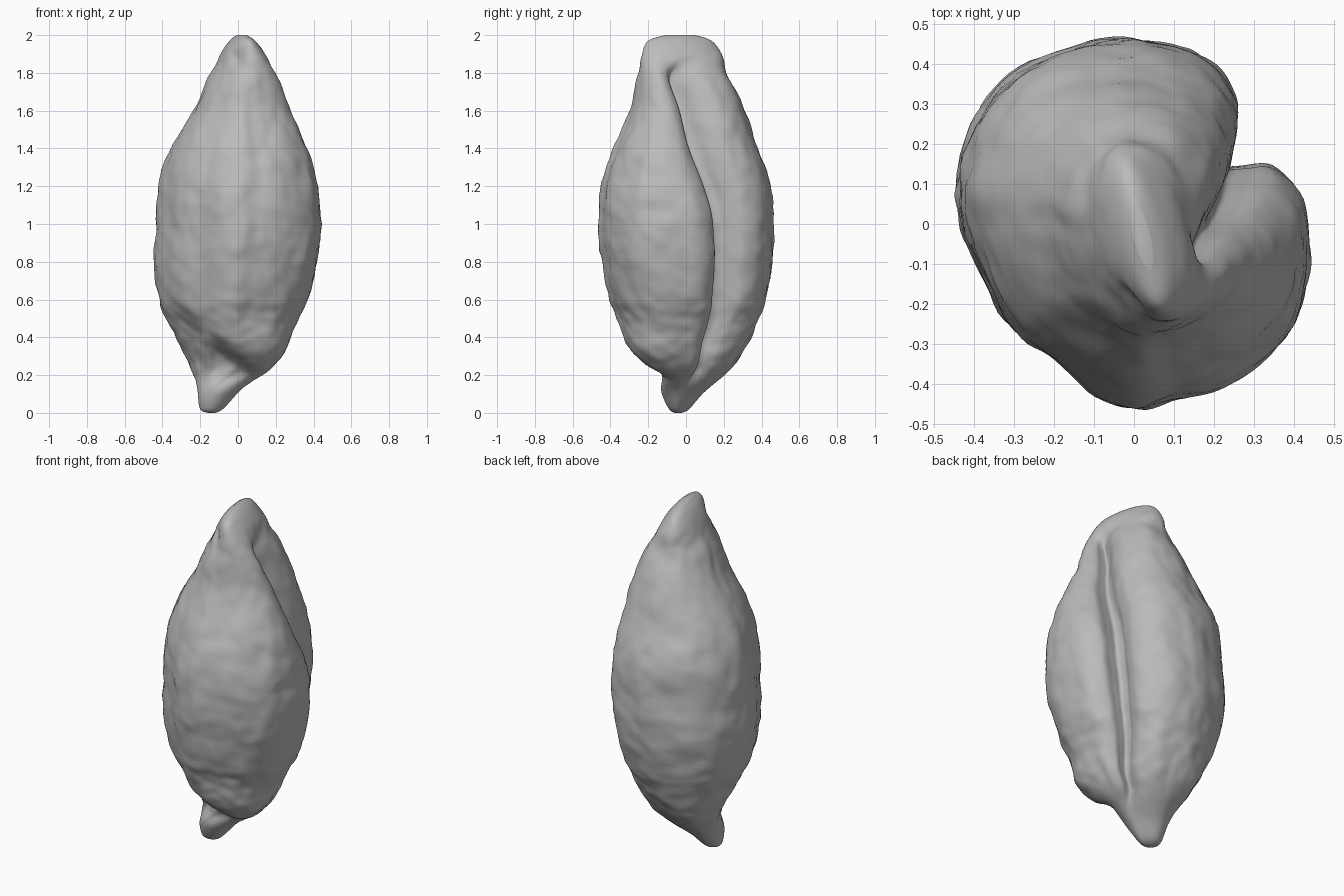
import bpy, bmesh, math
from mathutils import Vector, noise

cube = bpy.data.objects.get("Cube")
if cube:
    bpy.data.objects.remove(cube, do_unlink=True)


def smooth(t):
    t = max(0.0, min(1.0, t))
    return t * t * (3 - 2 * t)


def spline(points, steps, closed):
    """Catmull-Rom samples through the given points."""
    pts = [Vector(p) for p in points]
    n = len(pts)

    def pick(i):
        return pts[i % n] if closed else pts[max(0, min(n - 1, i))]

    out = []
    for i in range(n if closed else n - 1):
        a, b, c, d = (pick(i + k) for k in (-1, 0, 1, 2))
        for s in range(steps):
            t = s / steps
            out.append(0.5 * (2 * b + (c - a) * t + (2 * a - 5 * b + 4 * c - d) * t * t
                              + (3 * b - a - 3 * c + d) * t ** 3))
    if not closed:
        out.append(pts[-1])
    return out


def unit_ring(points):
    return [Vector((p.x / .44, p.y / .47)) for p in spline(points, 6, True)]


# Widest cross-section: folded lobe with one flat-floored seam on the +x side
MIDDLE = unit_ring([
    (0, .47), (.14, .44), (.22, .38), (.255, .31), (.245, .24), (.225, .19),
    (.235, .145), (.28, .145), (.35, .145), (.42, .07), (.44, -.07), (.42, -.2),
    (.38, -.28), (.3, -.36), (.21, -.41), (.11, -.44), (.01, -.465), (-.1, -.425),
    (-.2, -.34), (-.3, -.265), (-.38, -.13), (-.43, 0), (-.44, .1), (-.4, .25),
    (-.3, .38), (-.13, .455)])

# Cross-section near the tip, where the seam has wound towards the front
UPPER = unit_ring([
    (0, .47), (.16, .44), (.28, .36), (.35, .22), (.34, .06), (.26, -.1),
    (.24, -.15), (.29, -.16), (.36, -.16), (.42, -.19), (.44, -.23), (.42, -.28),
    (.37, -.33), (.29, -.38), (.2, -.42), (.1, -.45), (0, -.465), (-.11, -.435),
    (-.22, -.37), (-.32, -.28), (-.39, -.15), (-.43, 0), (-.44, .12), (-.38, .27),
    (-.28, .39), (-.13, .455)])

# Height, then x and y limits at that height
STATIONS = [(0, -.16, -.12, -.06, -.02), (.02, -.2, -.08, -.09, .02),
            (.1, -.215, 0, -.13, .09), (.2, -.23, .13, -.18, .2),
            (.3, -.26, .22, -.26, .28), (.4, -.32, .27, -.33, .34),
            (.5, -.385, .32, -.37, .385), (.6, -.42, .37, -.405, .42),
            (.8, -.445, .42, -.45, .46), (1, -.435, .44, -.47, .46),
            (1.2, -.42, .42, -.455, .45), (1.4, -.355, .365, -.39, .38),
            (1.6, -.24, .28, -.3, .31), (1.8, -.135, .195, -.265, .22),
            (1.9, -.085, .135, -.235, .19), (1.97, -.035, .08, -.2, .135),
            (2, 0, .04, -.11, .05)]
count = len(MIDDLE)


def surface_point(i, station):
    z, x0, x1, y0, y1 = station
    # The seam winds forward with height, then fades into the tip and the stalk
    wind = max(0, min(1, (z - 1) / .8)) ** 1.3
    fade = max(smooth((z - 1.74) / .2), smooth((.25 - z) / .2))
    angle = math.tau * i / count
    q = MIDDLE[i].lerp(UPPER[i], wind).lerp(Vector((math.sin(angle), math.cos(angle))), fade)
    # Full shoulder where the back lobe overhangs the stalk
    q *= 1 + .3 * max(0, -q.x * q.y) * math.exp(-((z - .3) / .12) ** 2)
    x = (x0 + x1) / 2 + q.x * (x1 - x0) / 2
    y = (y0 + y1) / 2 + q.y * (y1 - y0) / 2
    # Seam curls slightly forward above the stalk
    near = math.exp(-((q - Vector((.53, .32))).length / .6) ** 2)
    y -= .03 * near * smooth((.6 - z) / .3)
    # Twisted tip ridge
    x -= .22 * smooth((z - 1.65) / .3) * (y - (y0 + y1) / 2)
    # Hollow beneath the front lip, with a rib running down to the stalk
    front = smooth(-q.y * 1.3) * smooth((z - .1) / .2)
    hollow = smooth((.34 - .85 * x - z) / .12)
    rib = math.exp(-((x + .16) / .045) ** 2)
    y += front * hollow * (.085 - .06 * rib)
    # Small dimple on the front of the tip
    y += .03 * math.exp(-((z - 1.88) / .04) ** 2 - ((x + .01) / .03) ** 2) * smooth(-q.y)
    # Uneven skin
    bump = noise.noise(Vector((x * 7, y * 7, z * 7))) * .011
    bump += noise.noise(Vector((x * 15, y * 15, z * 18))) * .007
    bump *= smooth(z / .3) * smooth((2 - z) / .2)
    return Vector((x + bump * q.x, y + bump * q.y, z))


# Loft the husk
bm = bmesh.new()
rings = [[bm.verts.new(surface_point(i, s)) for i in range(count)]
         for s in spline(STATIONS, 7, False)]
for low, high in zip(rings, rings[1:]):
    for i in range(count):
        j = (i + 1) % count
        bm.faces.new((low[i], low[j], high[j], high[i]))
bm.faces.new(rings[0])
bm.faces.new(rings[-1])
bmesh.ops.recalc_face_normals(bm, faces=bm.faces)
for face in bm.faces:
    face.smooth = True

mesh = bpy.data.meshes.new("seed_husk")
bm.to_mesh(mesh)
bm.free()
husk = bpy.data.objects.new("seed_husk", mesh)
bpy.context.collection.objects.link(husk)

# Plain grey finish
grey = bpy.data.materials.new("plain_grey")
grey.use_nodes = True
colour = (.5, .5, .5, 1)
grey.diffuse_color = colour
shader = grey.node_tree.nodes["Principled BSDF"]
shader.inputs["Base Color"].default_value = colour
shader.inputs["Roughness"].default_value = .8
mesh.materials.append(grey)
